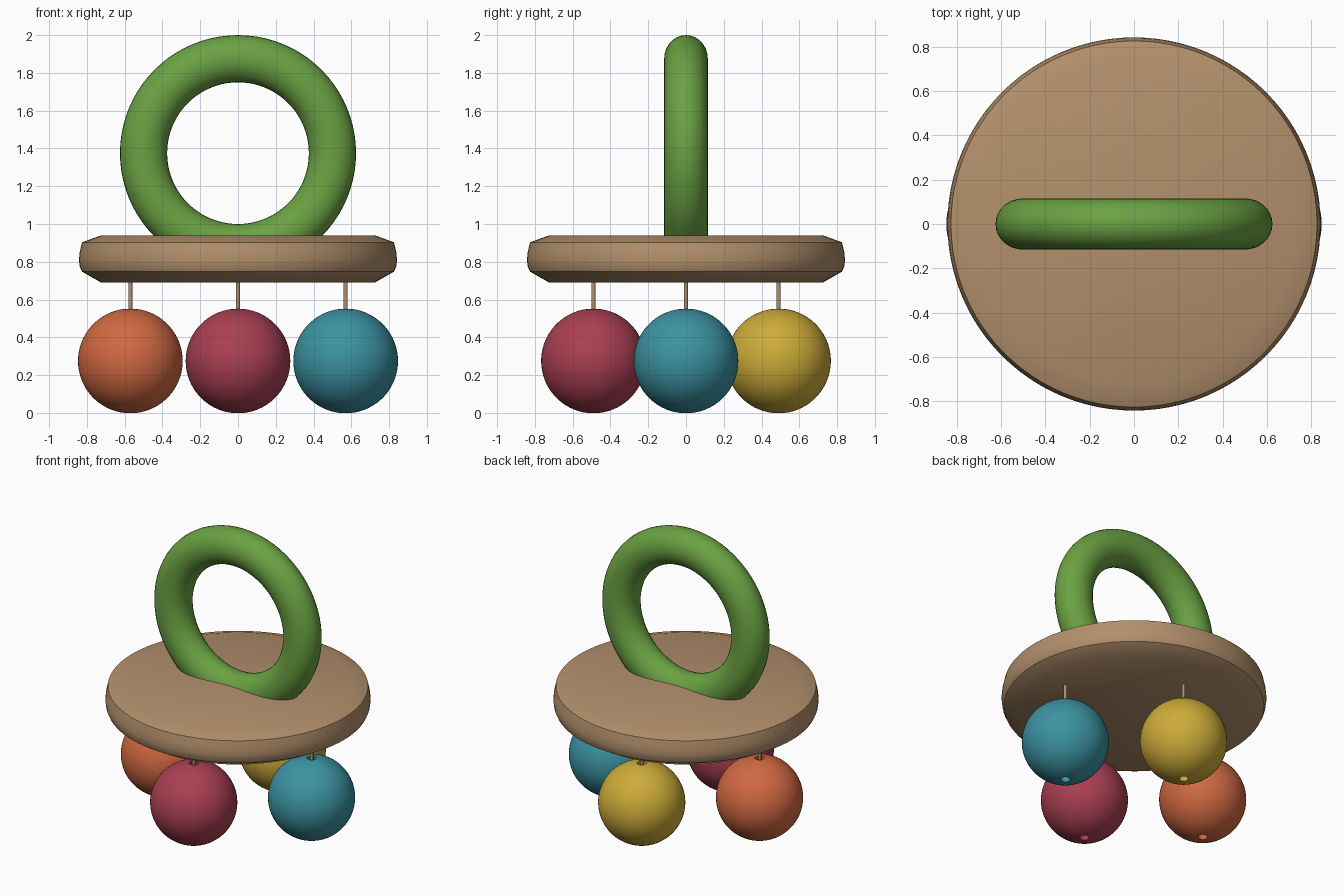
import bpy, bmesh, math

if "Cube" in bpy.data.objects:
    bpy.data.objects.remove(bpy.data.objects["Cube"])


def material(name, rgb):
    m = bpy.data.materials.new(name)
    m.diffuse_color = (*rgb, 1)
    m.use_nodes = True
    m.node_tree.nodes["Principled BSDF"].inputs["Base Color"].default_value = m.diffuse_color
    return m


wood = material("natural wood", (0.45, 0.28, 0.15))
green = material("leaf green", (0.145, 0.36, 0.055))
orange = material("orange paint", (0.63, 0.14, 0.053))
red = material("berry red", (0.40, 0.05, 0.085))
teal = material("teal paint", (0.045, 0.29, 0.36))
yellow = material("yellow paint", (0.61, 0.41, 0.04))


def lathe(name, profile, mat, loc=(0, 0, 0), segs=64, closed=False):
    """Spin an (r, z) profile around z; r = 0 ends become poles."""
    bm = bmesh.new()
    verts = [bm.verts.new((r, 0, z)) for r, z in profile]
    edges = [bm.edges.new(p) for p in zip(verts, verts[1:])]
    if closed:
        edges.append(bm.edges.new((verts[-1], verts[0])))
    bmesh.ops.spin(bm, geom=verts + edges, cent=(0, 0, 0), axis=(0, 0, 1),
                   angle=math.tau, steps=segs, use_duplicate=False)
    bmesh.ops.remove_doubles(bm, verts=bm.verts, dist=1e-5)
    bmesh.ops.recalc_face_normals(bm, faces=bm.faces)
    me = bpy.data.meshes.new(name)
    bm.to_mesh(me)
    bm.free()
    return finish(bpy.data.objects.new(name, me), mat, loc)


def finish(ob, mat, loc):
    if ob.name not in bpy.context.collection.objects:
        bpy.context.collection.objects.link(ob)
    ob.location = loc
    ob.data.materials.append(mat)
    bpy.ops.object.select_all(action='DESELECT')
    ob.select_set(True)
    bpy.context.view_layer.objects.active = ob
    bpy.ops.object.shade_smooth_by_angle(angle=math.radians(36))
    return ob


# Wooden disc with softened faces and a slightly bulging rim
lathe("disc", [(0, 0.69), (0.725, 0.69), (0.826, 0.748), (0.838, 0.775),
               (0.842, 0.81), (0.838, 0.85), (0.826, 0.903),
               (0.725, 0.94), (0, 0.94)], wood, segs=96)

# Upright grip ring, sunk into the disc, with a slightly flattened section
bpy.ops.mesh.primitive_torus_add(major_radius=0.5, minor_radius=0.125,
                                 major_segments=80, minor_segments=28,
                                 rotation=(math.pi / 2, 0, 0))
ring = bpy.context.object
ring.name = "grip_ring"
ring.scale.z = 0.925
finish(ring, green, (0, 0, 1.375))

# Hanging beads, drilled through, each on a thin cord
R, HOLE = 0.277, 0.03
a0 = math.asin(HOLE / R)
arc = [a0 + (math.pi - 2 * a0) * i / 32 for i in range(33)]
bead_profile = [(R * math.sin(a), R * math.cos(a)) for a in arc]
beads = [("left", -0.57, 0, orange), ("front", 0, -0.49, red),
         ("right", 0.57, 0, teal), ("back", 0, 0.49, yellow)]
for side, x, y, mat in beads:
    lathe(side + "_bead", bead_profile, mat, (x, y, 0.275), closed=True)
    lathe(side + "_cord", [(0, 0.275), (0.011, 0.275), (0.011, 0.72), (0, 0.72)],
          wood, (x, y, 0), segs=12)
